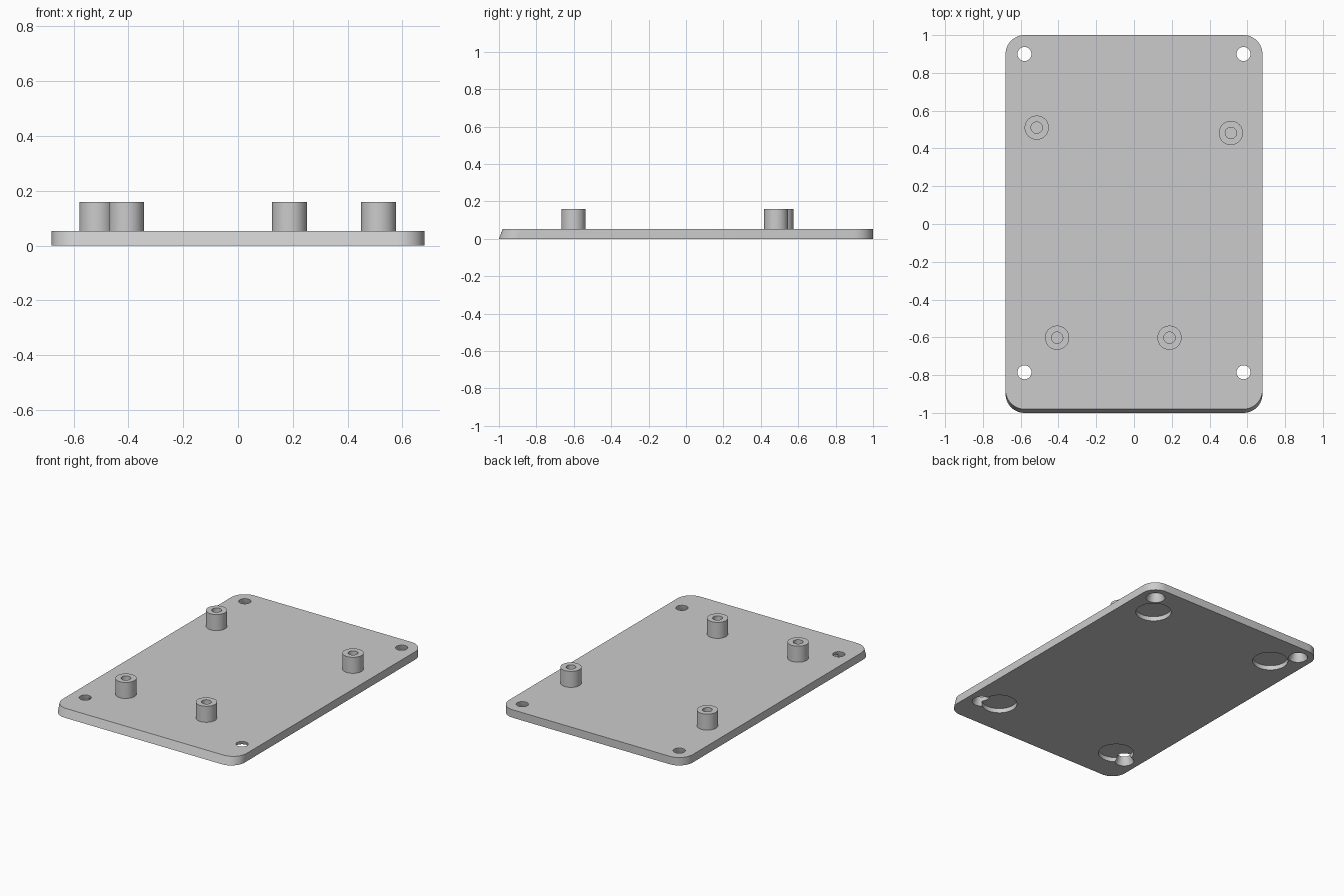
import bpy
import bmesh
from math import cos, sin, pi, radians

if "Cube" in bpy.data.objects:
    bpy.data.objects.remove(bpy.data.objects["Cube"], do_unlink=True)

HALF_X, HALF_Y, THICK = 0.68, 1.0, 0.053
CORNER, SLOPE = 0.1, 0.02
TOP = 0.16

grey = bpy.data.materials.new("plain grey")
grey.use_nodes = True
colour = (0.6, 0.6, 0.6, 1)
grey.diffuse_color = colour
grey.node_tree.nodes["Principled BSDF"].inputs["Base Color"].default_value = colour


def make_object(name, bm):
    bmesh.ops.recalc_face_normals(bm, faces=bm.faces[:])
    mesh = bpy.data.meshes.new(name)
    bm.to_mesh(mesh)
    bm.free()
    mesh.materials.append(grey)
    obj = bpy.data.objects.new(name, mesh)
    bpy.context.collection.objects.link(obj)
    return obj


def lathe(name, profile, x, y, steps=48, closed=False):
    """Revolve (radius, height) points about a vertical axis; cap open ends."""
    bm = bmesh.new()
    rings = [[bm.verts.new((x + r * cos(2 * pi * i / steps), y + r * sin(2 * pi * i / steps), z))
              for i in range(steps)] for r, z in profile]
    pairs = list(zip(rings, rings[1:]))
    if closed:
        pairs.append((rings[-1], rings[0]))
    else:
        bm.faces.new(rings[0])
        bm.faces.new(rings[-1])
    for a, b in pairs:
        for i in range(steps):
            j = (i + 1) % steps
            bm.faces.new((a[i], a[j], b[j], b[i]))
    return make_object(name, bm)


def smooth(obj):
    bpy.ops.object.select_all(action='DESELECT')
    obj.select_set(True)
    bpy.context.view_layer.objects.active = obj
    bpy.ops.object.shade_smooth_by_angle(angle=radians(30))


def cut(target, cutter):
    cutter.hide_render = True
    mod = target.modifiers.new("cut", 'BOOLEAN')
    mod.operation = 'DIFFERENCE'
    mod.solver = 'EXACT'
    mod.object = cutter
    bpy.context.view_layer.objects.active = target
    bpy.ops.object.modifier_apply(modifier=mod.name)
    bpy.data.objects.remove(cutter, do_unlink=True)


# Base plate: rounded rectangle whose front edge leans back towards the top
bm = bmesh.new()
outline = []
for k, (sx, sy) in enumerate([(1, 1), (-1, 1), (-1, -1), (1, -1)]):
    for i in range(13):
        a = (k + i / 12) * pi / 2
        outline.append((sx * (HALF_X - CORNER) + CORNER * cos(a),
                        sy * (HALF_Y - CORNER) + CORNER * sin(a)))
low = [bm.verts.new((x, y, 0)) for x, y in outline]
high = [bm.verts.new((x, y + (SLOPE if y < 0 else 0), THICK)) for x, y in outline]
bm.faces.new(low)
bm.faces.new(high)
for i in range(len(low)):
    j = (i + 1) % len(low)
    bm.faces.new((low[i], low[j], high[j], high[i]))
plate = make_object("base_plate", bm)

# Countersunk screw holes and round pockets in the underside
for sx in (-1, 1):
    for y in (0.9, -0.785):
        cut(plate, lathe("screw_hole_cutter",
                         [(0.064, -0.01), (0.037, THICK - 0.003), (0.037, THICK + 0.02)],
                         sx * 0.58, y))
    for y in (0.755, -0.74):
        cut(plate, lathe("pocket_cutter", [(0.11, -0.02), (0.11, 0.03)], sx * 0.475, y))
smooth(plate)

# Hollow standoffs on the top face
standoffs = {
    "back_right_standoff": (-0.515, 0.51),
    "back_left_standoff": (0.513, 0.482),
    "front_right_standoff": (-0.407, -0.602),
    "front_left_standoff": (0.188, -0.602),
}
for name, (x, y) in standoffs.items():
    tube = [(0.03, THICK - 0.005), (0.03, TOP), (0.064, TOP), (0.064, THICK - 0.005)]
    smooth(lathe(name, tube, x, y, closed=True))
